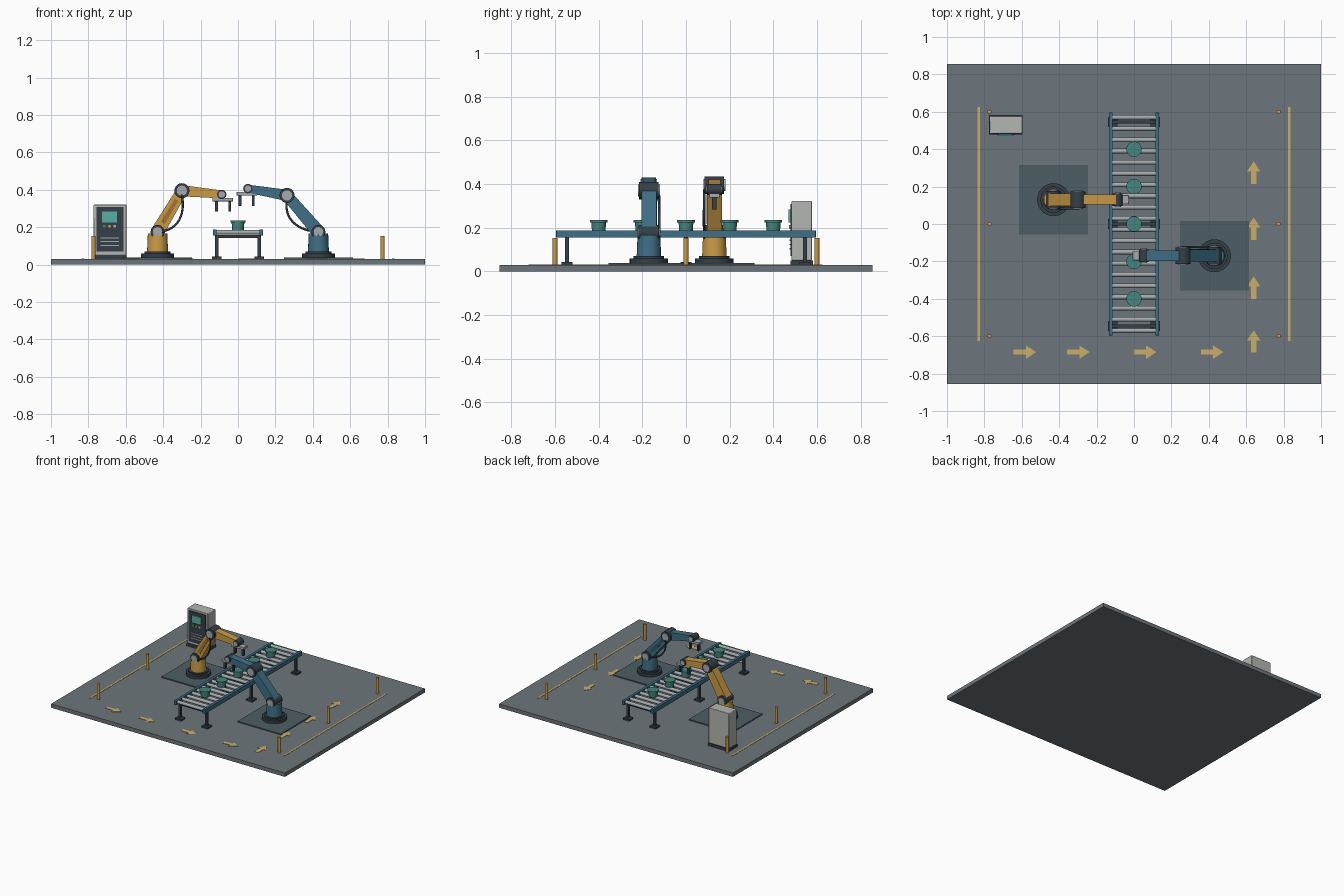
import bpy, bmesh
from math import pi
from mathutils import Vector, Matrix

if "Cube" in bpy.data.objects:
    bpy.data.objects.remove(bpy.data.objects["Cube"])


def mat(name, r, g, b):
    m = bpy.data.materials.new(name)
    m.diffuse_color = (r, g, b, 1)
    m.use_nodes = True
    m.node_tree.nodes["Principled BSDF"].inputs["Base Color"].default_value = m.diffuse_color
    return m


FLOOR = mat("floor_grey", .15, .18, .20)
PAD = mat("pad_grey", .075, .11, .125)
DARK = mat("dark_metal", .035, .05, .065)
STEEL = mat("steel", .38, .41, .42)
SHELL = mat("cabinet_shell", .45, .47, .44)
YELLOW = mat("safety_yellow", .60, .33, .06)
AMBER = mat("amber_panel", .36, .17, .03)
PAINT = mat("floor_paint", .60, .43, .14)
BLUE = mat("rail_blue", .05, .16, .24)
NAVY = mat("navy_panel", .025, .09, .14)
TEAL = mat("teal", .06, .24, .21)
SCREEN = mat("screen_teal", .10, .42, .38)


def finish(name, bm, m):
    bmesh.ops.recalc_face_normals(bm, faces=bm.faces)
    me = bpy.data.meshes.new(name)
    bm.to_mesh(me)
    bm.free()
    me.materials.append(m)
    o = bpy.data.objects.new(name, me)
    bpy.context.collection.objects.link(o)
    return o


def box(name, x0, x1, y0, y1, z0, z1, m, bevel=0):
    bm = bmesh.new()
    M = Matrix.Translation(((x0 + x1) / 2, (y0 + y1) / 2, (z0 + z1) / 2))
    M = M @ Matrix.Diagonal((abs(x1 - x0), abs(y1 - y0), abs(z1 - z0), 1))
    bmesh.ops.create_cube(bm, size=1, matrix=M)
    o = finish(name, bm, m)
    if bevel:
        b = o.modifiers.new("bevel", 'BEVEL')
        b.width, b.segments = bevel, 2
    return o


def cyl(name, a, b, r, m, r2=None, seg=32):
    a, b = Vector(a), Vector(b)
    bm = bmesh.new()
    M = Matrix.Translation((a + b) / 2) @ (b - a).to_track_quat('Z', 'Y').to_matrix().to_4x4()
    bmesh.ops.create_cone(bm, cap_ends=True, segments=seg, radius1=r,
                          radius2=r if r2 is None else r2, depth=(b - a).length, matrix=M)
    return finish(name, bm, m)


def prism(name, pts, offset, m):
    """Extrude a flat outline by an offset vector."""
    bm = bmesh.new()
    f = bm.faces.new([bm.verts.new(p) for p in pts])
    g = bmesh.ops.extrude_face_region(bm, geom=[f])
    bmesh.ops.translate(bm, vec=offset, verts=[v for v in g["geom"] if isinstance(v, bmesh.types.BMVert)])
    return finish(name, bm, m)


# Floor, lane lines and guard posts
box("floor_slab", -1, 1, -.855, .855, 0, .03, FLOOR)
for s in (-1, 1):
    box("lane_line", s * .83 - .006, s * .83 + .006, -.625, .625, .029, .032, PAINT)
    for y in (-.6, 0, .6):
        cyl("guard_post", (s * .773, y, .03), (s * .773, y, .152), .011, YELLOW, seg=16)


# Painted floor arrows
def arrow(cx, cy, turned):
    outline = [(-.06, -.014), (.005, -.014), (.005, -.036), (.06, 0),
               (.005, .036), (.005, .014), (-.06, .014)]
    pts = [(cx - v, cy + u, .0295) if turned else (cx + u, cy + v, .0295) for u, v in outline]
    prism("floor_arrow", pts, (0, 0, .003), PAINT)


for x in (-.583, -.297, .06, .418):
    arrow(x, -.685, False)
for y in (.275, -.025, -.34, -.628):
    arrow(.64, y, True)

# Roller conveyor
for s in (-1, 1):
    box("conveyor_rail", s * .114, s * .134, -.595, .595, .155, .188, BLUE, .002)
    for y in (-.545, 0, .545):
        box("conveyor_leg", s * .114 - .009, s * .114 + .009, y - .009, y + .009, .04, .158, DARK)
        box("conveyor_foot", s * .114 - .026, s * .114 + .026, y - .026, y + .026, .03, .043, DARK)
for y in (-.545, 0, .545):
    box("cross_brace", -.115, .115, y - .008, y + .008, .142, .157, DARK)
for i in range(20):
    y = -.57 + i * .06
    cyl("roller", (-.116, y, .173), (.116, y, .173), .0125, STEEL, seg=16)

# Workpieces riding on the rollers
for i in range(5):
    y = -.4 + .2 * i
    cyl("workpiece_body", (0, y, .186), (0, y, .226), .031, TEAL, .034)
    cyl("workpiece_rim", (0, y, .225), (0, y, .236), .041, TEAL)

# Control cabinet
box("cabinet_plinth", -.775, -.595, .478, .582, .03, .05, DARK)
box("cabinet_body", -.772, -.597, .484, .578, .05, .322, SHELL, .004)
box("cabinet_door", -.757, -.612, .478, .486, .07, .308, DARK)
box("cabinet_screen", -.727, -.647, .470, .480, .225, .283, SCREEN)
for i, m in enumerate((TEAL, YELLOW, STEEL)):
    x = -.715 + .028 * i
    cyl("cabinet_button", (x, .48, .205), (x, .471, .205), .008, m, seg=16)
for i in range(3):
    z = .10 + .02 * i
    box("cabinet_vent", -.735, -.635, .475, .48, z, z + .006, STEEL)


# Robot arm: d = 1 reaches towards +x, d = -1 is turned half a turn
def robot(tag, cx, cy, d, elbow, wrist, paint, panel):
    def P(u, v, z):
        return Vector((cx + d * u, cy + d * v, z))

    def n(part):
        return tag + "_" + part

    shoulder = (0, .175)

    def joint(part, c, r, half):
        cyl(n(part), P(c[0], -half, c[1]), P(c[0], half, c[1]), r, DARK)
        h = half + .005
        cyl(n(part + "_cap"), P(c[0], -h, c[1]), P(c[0], h, c[1]), r * .68, STEEL)

    def link(part, a, b, wa, wb, v0, v1, m, t0=0, t1=1):
        a, b = Vector(a), Vector(b)
        p, q = a.lerp(b, t0), a.lerp(b, t1)
        k = (b - a).normalized()
        k = Vector((-k.y, k.x))
        pts = [P(e.x, v0, e.y) for e in (p - k * wa, q - k * wb, q + k * wb, p + k * wa)]
        prism(n(part), pts, (0, d * (v1 - v0), 0), m)

    # mounting plate and turning base
    box(n("mount_plate"), cx - .185, cx + .185, cy - .185, cy + .185, .03, .038, PAD)
    cyl(n("base_ring"), P(0, 0, .038), P(0, 0, .06), .088, DARK, seg=40)
    cyl(n("base_collar"), P(0, 0, .06), P(0, 0, .071), .07, DARK, seg=40)
    cyl(n("turret"), P(0, 0, .071), P(0, 0, .167), .056, paint, .052, seg=40)
    # arm links
    joint("shoulder", shoulder, .037, .047)
    link("upper_arm", shoulder, elbow, .036, .029, -.034, .034, paint)
    link("upper_arm_panel", shoulder, elbow, .013, .010, -.037, -.03, panel, .22, .78)
    joint("elbow", elbow, .040, .045)
    link("forearm", elbow, wrist, .030, .021, -.027, .027, paint)
    joint("wrist", wrist, .025, .033)
    # gripper
    u, z = wrist
    a, b = P(u - .05, -.024, z - .037), P(u + .06, .024, z - .018)
    box(n("gripper_plate"), a.x, b.x, a.y, b.y, a.z, b.z, STEEL, .002)
    for f in (-.028, .042):
        a, b = P(u + f - .007, -.010, z - .092), P(u + f + .007, .010, z - .036)
        box(n("gripper_finger"), a.x, b.x, a.y, b.y, a.z, b.z, DARK)
    # hanging cable
    cu = bpy.data.curves.new(n("cable"), 'CURVE')
    cu.dimensions, cu.bevel_depth, cu.bevel_resolution = '3D', .006, 2
    sp = cu.splines.new('BEZIER')
    sp.bezier_points.add(1)
    e = elbow
    ends = [((e[0], e[1] - .02), (e[0] + .02, e[1] - .13)),
            ((.01, .175), (.11, .185))]
    for bp, (co, h) in zip(sp.bezier_points, ends):
        bp.co = P(co[0], -.046, co[1])
        bp.handle_left = bp.handle_right = P(h[0], -.048, h[1])
    cu.materials.append(DARK)
    bpy.context.collection.objects.link(bpy.data.objects.new(n("cable"), cu))


robot("yellow_arm", -.43, .13, 1, (.13, .395), (.343, .375), YELLOW, AMBER)
robot("blue_arm", .43, -.17, -1, (.168, .370), (.377, .406), BLUE, NAVY)

# Smooth the round parts, keep edges crisp
for o in bpy.data.objects:
    o.select_set(o.type == 'MESH')
    if o.type == 'MESH':
        bpy.context.view_layer.objects.active = o
bpy.ops.object.shade_smooth_by_angle()
